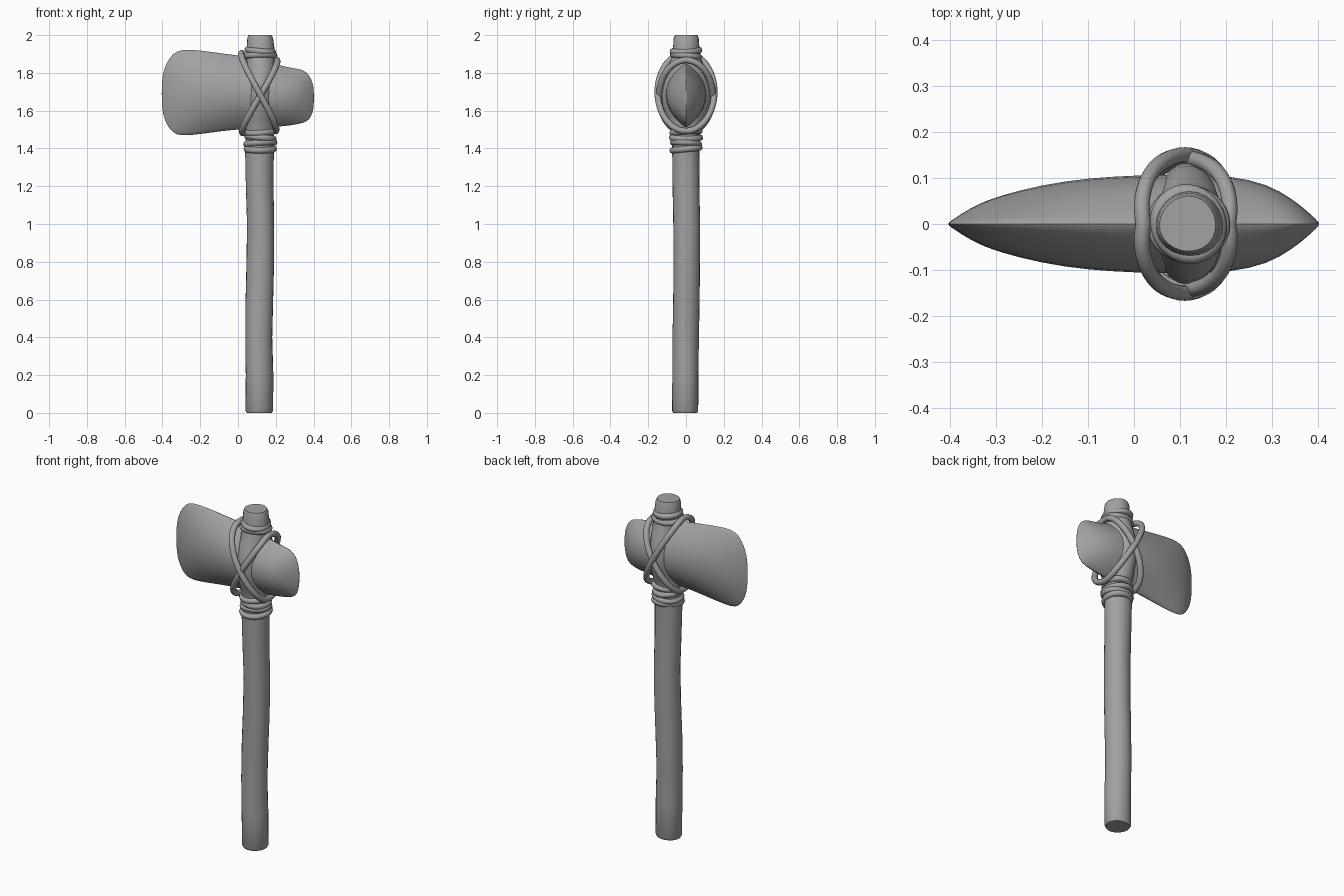
import bpy, bmesh
from math import sin, cos, pi, radians
from mathutils import Vector

cube = bpy.data.objects.get("Cube")
if cube:
    bpy.data.objects.remove(cube)

grey = bpy.data.materials.new("plain grey")
grey.use_nodes = True
colour = (0.36, 0.36, 0.36, 1)
grey.diffuse_color = colour
grey.node_tree.nodes["Principled BSDF"].inputs["Base Color"].default_value = colour


def loft(name, rings, levels, angle):
    """Skin a list of closed rings, cap both ends and smooth the result."""
    bm = bmesh.new()
    rows = [[bm.verts.new(p) for p in ring] for ring in rings]
    n = len(rows[0])
    for low, high in zip(rows, rows[1:]):
        for i in range(n):
            j = (i + 1) % n
            bm.faces.new((low[i], low[j], high[j], high[i]))
    bm.faces.new(rows[0])
    bm.faces.new(rows[-1])
    bmesh.ops.recalc_face_normals(bm, faces=bm.faces)
    mesh = bpy.data.meshes.new(name)
    bm.to_mesh(mesh)
    bm.free()
    mesh.materials.append(grey)
    obj = bpy.data.objects.new(name, mesh)
    bpy.context.collection.objects.link(obj)
    if levels:
        obj.modifiers.new("smooth", "SUBSURF").levels = levels
        obj.modifiers["smooth"].render_levels = levels
    bpy.ops.object.select_all(action="DESELECT")
    obj.select_set(True)
    bpy.context.view_layer.objects.active = obj
    bpy.ops.object.shade_smooth_by_angle(angle=radians(angle))
    return obj


def cord(name, points, radius):
    """Closed round cord through the points."""
    curve = bpy.data.curves.new(name, "CURVE")
    curve.dimensions = "3D"
    curve.bevel_depth = radius
    curve.bevel_resolution = 3
    spline = curve.splines.new("POLY")
    spline.points.add(len(points) - 1)
    for sp, p in zip(spline.points, points):
        sp.co = (*p, 1)
    spline.use_cyclic_u = True
    spline.use_smooth = True
    curve.materials.append(grey)
    obj = bpy.data.objects.new(name, curve)
    bpy.context.collection.objects.link(obj)


# Handle: slightly crooked stick, swelling around the stone (z, x, y, half x, half y)
stations = [
    (0, .113, -.003, .066, .063), (.012, .113, -.003, .073, .069),
    (.2, .113, -.003, .073, .069), (.4, .109, -.002, .071, .07),
    (.6, .113, .001, .073, .07), (.8, .119, .003, .073, .07),
    (1, .121, .004, .072, .071), (1.2, .115, .001, .073, .071),
    (1.38, .113, 0, .076, .072), (1.5, .115, 0, .076, .075),
    (1.56, .117, 0, .079, .1), (1.63, .118, 0, .08, .125),
    (1.69, .118, 0, .08, .132), (1.75, .119, 0, .08, .125),
    (1.82, .12, 0, .079, .1), (1.88, .12, 0, .076, .078),
    (1.93, .12, 0, .073, .07), (1.985, .118, 0, .068, .066),
    (2, .117, 0, .061, .06),
]
SIDES = 24
rings = []
for z, x, y, rx, ry in stations:
    ring = []
    for i in range(SIDES):
        a = 2 * pi * i / SIDES
        grain = 1 + .018 * sin(3 * a + 5 * z)
        ring.append((x + rx * grain * cos(a), y + ry * grain * sin(a), z))
    rings.append(ring)
loft("handle", rings, 0, 40)

# Stone head: lens sections from cutting edge to poll (x, bottom, top, half thickness)
sections = [
    (-.404, 1.64, 1.74, .002), (-.398, 1.58, 1.8, .007),
    (-.38, 1.525, 1.855, .02), (-.345, 1.475, 1.91, .042),
    (-.3, 1.46, 1.932, .062), (-.2, 1.47, 1.925, .089),
    (-.1, 1.485, 1.91, .104), (0, 1.496, 1.898, .11),
    (.12, 1.503, 1.878, .113), (.21, 1.51, 1.846, .109),
    (.29, 1.52, 1.828, .091), (.345, 1.53, 1.822, .056),
    (.38, 1.55, 1.79, .026), (.396, 1.59, 1.745, .01),
    (.402, 1.63, 1.71, .003),
]
HALF = 8
rings = []
for x, low, high, thick in sections:
    mid, tall = (low + high) / 2, (high - low) / 2
    ring = []
    for side in (1, -1):
        for i in range(HALF):
            s = side * cos(pi * i / HALF)
            ring.append((x, side * thick * (1 - abs(s) ** 2.2), mid + tall * s))
    rings.append(ring)
loft("stone_head", rings, 1, 60)

# Wrapped cord bands under and over the head
bands = [("lower", 1.397 + .03 * k, .071) for k in range(4)]
bands += [("upper", 1.89 + .027 * k, .071 - .003 * k) for k in range(2)]
for k, (place, z, r) in enumerate(bands):
    points = []
    for i in range(32):
        a = 2 * pi * i / 32
        rr = r + .003 * sin(2 * a + 2 * k)
        points.append((.118 + rr * cos(a), rr * sin(a), z + .007 * sin(a + 2.3 * k)))
    cord(f"{place}_band_{k + 1}", points, .017)

# Two slanted loops crossing on both faces of the head
loops = [
    ("falling_loop", Vector((.02, 0, 1.905)), Vector((.2, 0, 1.492)), .15),
    ("rising_loop", Vector((.205, 0, 1.868)), Vector((.025, 0, 1.482)), .142),
]
for name, top, bottom, depth in loops:
    centre, arm = (top + bottom) / 2, (top - bottom) / 2
    points = []
    for i in range(48):
        a = 2 * pi * i / 48
        bow = Vector((.012 * sin(2 * a) * (1 if sin(a) > 0 else -1), 0, 0))
        if arm.x < 0:
            bow = -bow
        points.append(centre + arm * cos(a) + bow + Vector((0, depth * sin(a), 0)))
    cord(name, points, .017)
